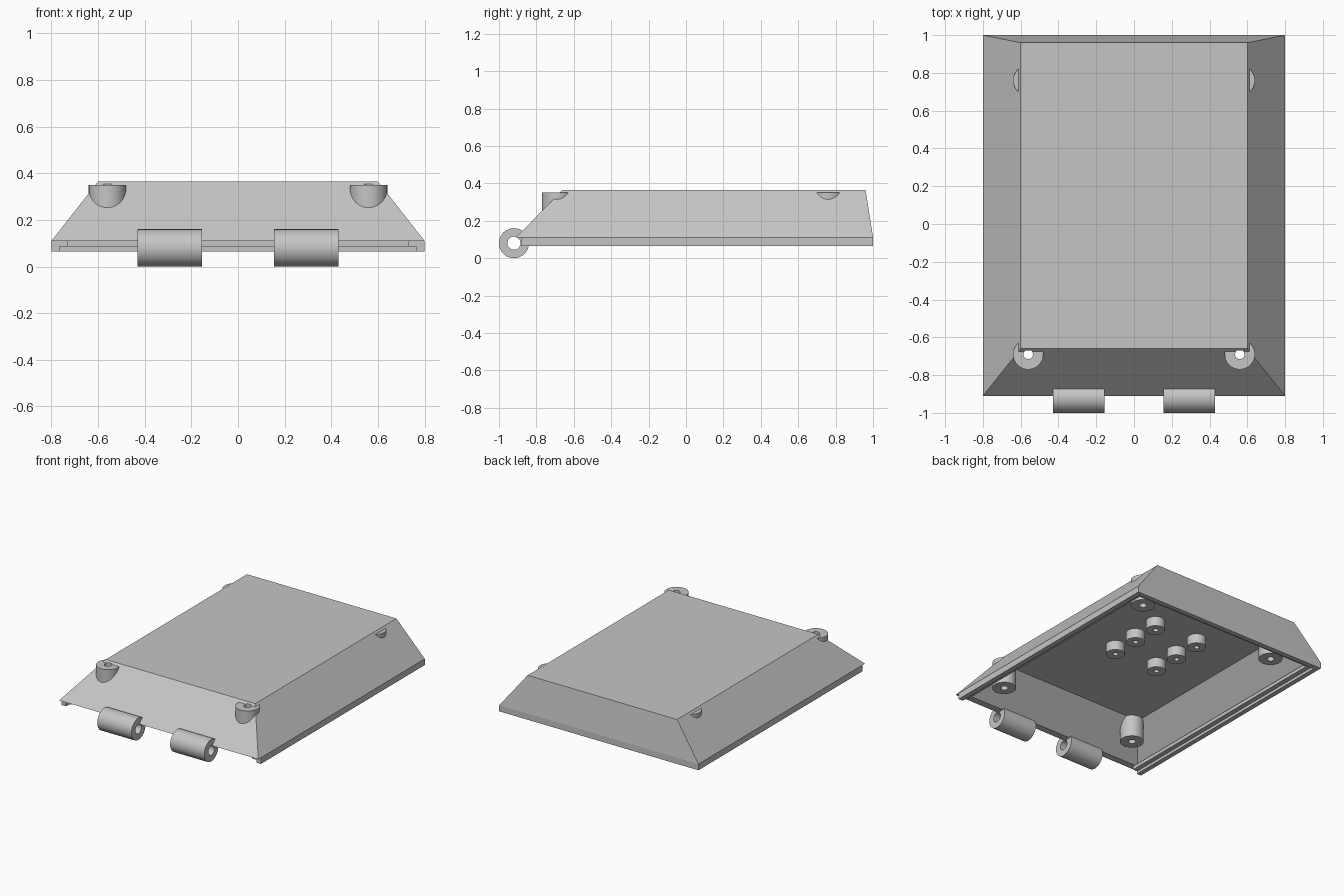
import bpy, bmesh, math
from mathutils import Matrix

cube = bpy.data.objects.get("Cube")
if cube:
    bpy.data.objects.remove(cube, do_unlink=True)

grey = bpy.data.materials.new("light_grey_plastic")
grey.use_nodes = True
grey.diffuse_color = (0.56, 0.56, 0.56, 1)
grey.node_tree.nodes["Principled BSDF"].inputs["Base Color"].default_value = (0.56, 0.56, 0.56, 1)


def make_object(name, bm):
    bmesh.ops.recalc_face_normals(bm, faces=bm.faces)
    mesh = bpy.data.meshes.new(name)
    bm.to_mesh(mesh)
    bm.free()
    mesh.materials.append(grey)
    obj = bpy.data.objects.new(name, mesh)
    bpy.context.collection.objects.link(obj)
    return obj


def activate(obj):
    bpy.ops.object.select_all(action='DESELECT')
    obj.select_set(True)
    bpy.context.view_layer.objects.active = obj


def loft(name, rings):
    """Closed solid through matching loops of points."""
    bm = bmesh.new()
    loops = [[bm.verts.new(p) for p in ring] for ring in rings]
    n = len(loops[0])
    for a, b in zip(loops, loops[1:]):
        for i in range(n):
            j = (i + 1) % n
            bm.faces.new((a[i], a[j], b[j], b[i]))
    bm.faces.new(loops[0])
    bm.faces.new(loops[-1])
    return make_object(name, bm)


def tube(name, center, r_out, r_in, length, along_x=False):
    """Round tube with its axis on z or x, starting at center."""
    bm = bmesh.new()
    n = 40
    loops = []
    for r, h in ((r_out, 0), (r_out, length), (r_in, length), (r_in, 0)):
        loops.append([bm.verts.new((r * math.cos(2 * math.pi * i / n),
                                    r * math.sin(2 * math.pi * i / n), h)) for i in range(n)])
    for k in range(4):
        a, b = loops[k], loops[(k + 1) % 4]
        for i in range(n):
            j = (i + 1) % n
            bm.faces.new((a[i], a[j], b[j], b[i]))
    turn = Matrix.Rotation(math.pi / 2, 4, 'Y') if along_x else Matrix()
    bm.transform(Matrix.Translation(center) @ turn)
    obj = make_object(name, bm)
    activate(obj)
    bpy.ops.object.shade_smooth_by_angle(angle=math.radians(35))
    return obj


def cut(target, cutter):
    mod = target.modifiers.new("cut", 'BOOLEAN')
    mod.operation = 'DIFFERENCE'
    mod.solver = 'EXACT'
    mod.object = cutter
    activate(target)
    bpy.ops.object.modifier_apply(modifier=mod.name)
    bpy.data.objects.remove(cutter, do_unlink=True)


RIM_TOP, TOP, WALL, CEILING = 0.11, 0.365, 0.05, 0.315


def section(z, inset=0):
    """Rectangle of the tapered housing at height z."""
    t = (z - RIM_TOP) / (TOP - RIM_TOP)
    x = 0.8 - 0.2 * t - inset
    front = -0.91 + 0.25 * t + inset
    back = 1 - 0.04 * t - inset
    return [(-x, front, z), (x, front, z), (x, back, z), (-x, back, z)]


# Hollow tapered housing
housing = loft("housing_shell", [section(RIM_TOP), section(TOP)])
cut(housing, loft("cavity_cutter", [section(0.05, WALL), section(CEILING, WALL)]))

# Rim along the sides and back, open at the front
def u_rim(name, outer, inner, z0, z1):
    front = -0.88
    back_out, back_in = outer + 0.2, inner + 0.2
    plan = [(-outer, front), (-outer, back_out), (outer, back_out), (outer, front),
            (inner, front), (inner, back_in), (-inner, back_in), (-inner, front)]
    return loft(name, [[(x, y, z) for x, y in plan] for z in (z0, z1)])


u_rim("outer_rim", 0.8, 0.765, 0.065, RIM_TOP)
u_rim("inner_ledge", 0.765, 0.73, 0.085, RIM_TOP)

# Corner screw bosses with through holes at the front
for side, x in (("right", -0.56), ("left", 0.56)):
    for end, y in (("front", -0.69), ("back", 0.76)):
        if end == "front":
            bm = bmesh.new()
            bmesh.ops.create_cone(bm, cap_ends=True, segments=40, radius1=0.025, radius2=0.025,
                                  depth=0.3, matrix=Matrix.Translation((x, y, 0.205)))
            cut(housing, make_object("screw_hole_cutter", bm))
        tube(f"{end}_{side}_boss", (x, y, 0.155), 0.08, 0.025, 0.195)

# Mounting posts under the ceiling
for x in (-0.18, 0.18):
    for row in range(3):
        tube("mounting_post", (x, 0.02 + 0.21 * row, 0.245), 0.064, 0.018, 0.08)

# Hinge barrels on the front edge
for side, x in (("right", -0.43), ("left", 0.155)):
    tube(f"{side}_hinge_barrel", (x, -0.92, 0.08), 0.08, 0.035, 0.275, along_x=True)
